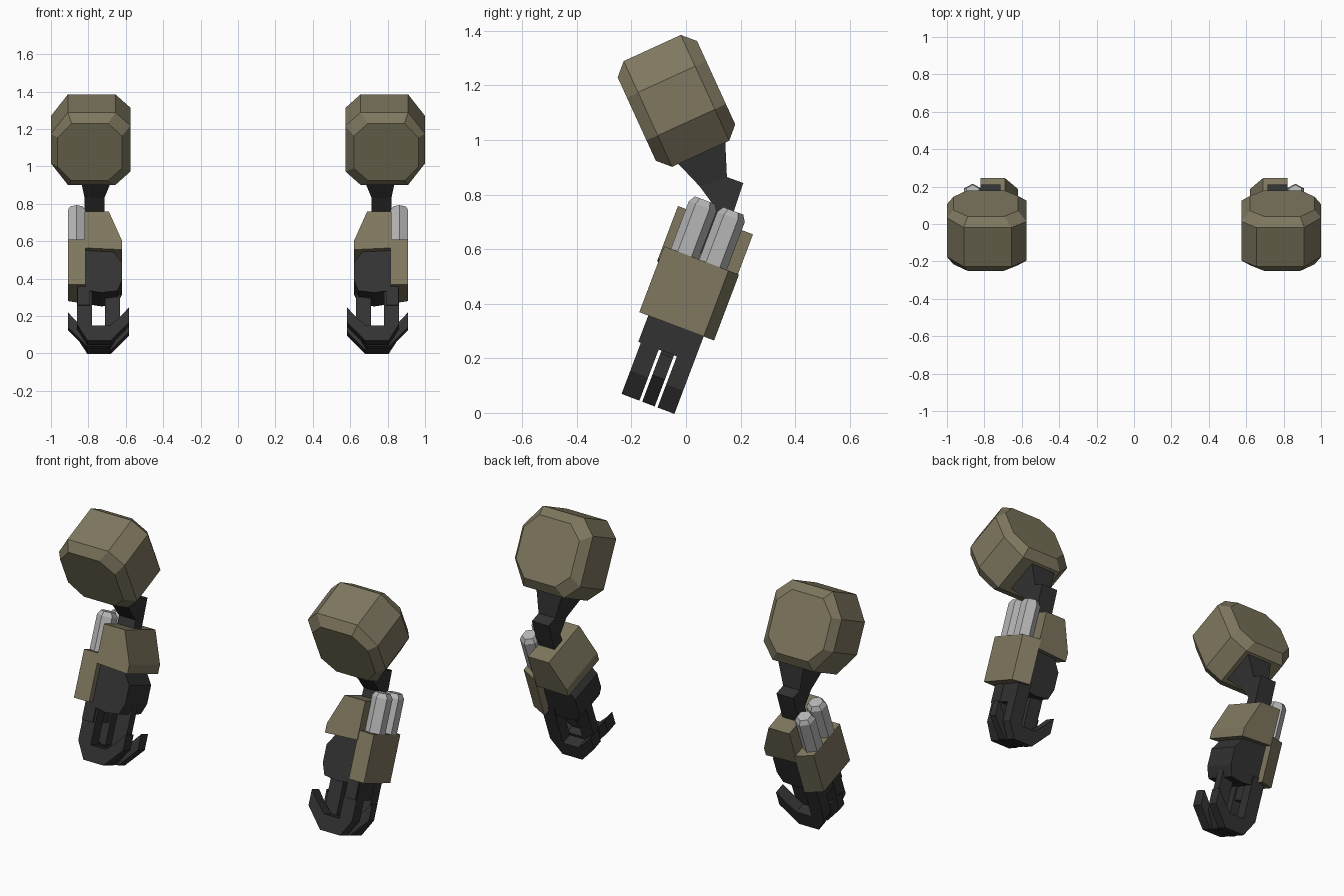
import bpy, bmesh, math
from mathutils import Vector

if "Cube" in bpy.data.objects:
    bpy.data.objects.remove(bpy.data.objects["Cube"])


def material(name, rgb):
    m = bpy.data.materials.new(name)
    m.diffuse_color = (*rgb, 1)
    m.use_nodes = True
    m.node_tree.nodes["Principled BSDF"].inputs["Base Color"].default_value = m.diffuse_color
    return m


KHAKI = material("khaki armour", (0.21, 0.185, 0.115))
DARK = material("dark frame", (0.032, 0.032, 0.032))
GREY = material("light grey metal", (0.47, 0.47, 0.47))


def loft(name, rings, mat):
    """Skin closed rings of equal length, cap both ends, mirror to the other arm."""
    bm = bmesh.new()
    loops = [[bm.verts.new(p) for p in r] for r in rings]
    n = len(loops[0])
    for r0, r1 in zip(loops, loops[1:]):
        for i in range(n):
            j = (i + 1) % n
            bm.faces.new((r0[i], r0[j], r1[j], r1[i]))
    bm.faces.new(loops[0])
    bm.faces.new(loops[-1])
    bmesh.ops.recalc_face_normals(bm, faces=bm.faces)
    me = bpy.data.meshes.new(name)
    bm.to_mesh(me)
    bm.free()
    me.materials.append(mat)
    ob = bpy.data.objects.new(name, me)
    bpy.context.collection.objects.link(ob)
    ob.modifiers.new("other arm", 'MIRROR').use_mirror_merge = False
    return ob


def frame(y, z, degrees):
    """Tilted frame: x, distance along the limb axis (up), distance to the back."""
    s, c = math.sin(math.radians(degrees)), math.cos(math.radians(degrees))
    return lambda x, a, b: Vector((x, y + s * a + c * b, z + c * a - s * b))


SHOULDER = frame(-0.035, 1.143, -24.6)
FOREARM = frame(0.0, 0.44, 20.7)


def prism(name, profile, b0, b1, mat):
    """Extrude an (x, along) profile front to back on the forearm."""
    return loft(name, [[FOREARM(x, a, b) for x, a in profile] for b in (b0, b1)], mat)


# Shoulder armour: chamfered octagonal block
full = [(0.655, 0.213), (0.91, 0.213), (1.0, 0.087), (1.0, -0.087),
        (0.91, -0.213), (0.655, -0.213), (0.575, -0.135), (0.575, 0.135)]
cap = [(0.695, 0.168), (0.89, 0.168), (0.965, 0.085), (0.965, -0.085),
       (0.89, -0.168), (0.695, -0.168), (0.62, -0.095), (0.62, 0.095)]
loft("shoulder_armour",
     [[SHOULDER(x, a, b) for x, a in ring]
      for ring, b in ((cap, -0.16), (full, -0.115), (full, 0.115), (cap, 0.16))], DARK and KHAKI)

# Upper arm: tapers from the shoulder to the elbow
loft("upper_arm", [
    [(0.675, -0.04, 0.925), (0.84, -0.04, 0.925), (0.84, 0.143, 1.01), (0.675, 0.143, 1.01)],
    [(0.715, 0.05, 0.83), (0.82, 0.05, 0.83), (0.82, 0.15, 0.862), (0.715, 0.15, 0.862)]], DARK)

# Elbow: bent link that runs down into the forearm
elbow = [(0.05, 0.83), (0.15, 0.864), (0.21, 0.842), (0.175, 0.739),
         (0.11, 0.56), (0.04, 0.59), (0.105, 0.755)]
loft("elbow", [[(x, y, z) for y, z in elbow] for x in (0.715, 0.82)], DARK)

# Forearm core
prism("forearm_core", [(0.855, 0.11), (0.855, -0.14), (0.73, -0.16), (0.645, -0.15),
                       (0.62, -0.09), (0.62, 0.01), (0.67, 0.08), (0.67, 0.11)],
      -0.1, 0.11, DARK)

# Inner forearm guard with sloping shoulder
prism("inner_guard", [(0.82, 0.287), (0.69, 0.287), (0.62, 0.12), (0.62, 0.07), (0.82, 0.08)],
      -0.14, 0.154, KHAKI)

# Outer forearm guard with chamfered back edge
outer = [(0.815, -0.135), (0.91, -0.135), (0.91, 0.117), (0.815, 0.158)]
loft("outer_guard", [[FOREARM(x, a, b) for x, b in outer] for a in (-0.127, 0.131)], KHAKI)

# Two hexagonal canisters standing in the outer guard
for i, bc in enumerate((-0.055, 0.056)):
    rings = []
    for a, r in ((0.10, 1.0), (0.318, 1.0), (0.342, 0.72)):
        rings.append([FOREARM(0.863 + 0.054 * r * math.sin(k * math.pi / 3), a,
                              bc + 0.054 * r * math.cos(k * math.pi / 3)) for k in range(6)])
    loft(f"canister_{i + 1}", rings, GREY)

# Claw hand: two fingers hook inward, the thumb between them hooks outward
hook = [(0.115, -0.1), (0.115, -0.339), (0.06, -0.43), (-0.065, -0.43), (-0.163, -0.325),
        (-0.163, -0.24), (-0.11, -0.3), (-0.06, -0.345), (0.035, -0.345), (0.035, -0.1)]
for name, side, b0, b1 in (("front_finger", 1, -0.09, -0.02),
                           ("thumb", -1, -0.009, 0.04),
                           ("back_finger", 1, 0.051, 0.117)):
    prism(name, [(0.745 + side * x, a) for x, a in hook], b0, b1, DARK)

# Palm plate on the outside, joining the two fingers above the thumb slot
prism("palm_plate", [(0.858, -0.1), (0.858, -0.23), (0.79, -0.23), (0.79, -0.1)],
      -0.1, 0.116, DARK)
